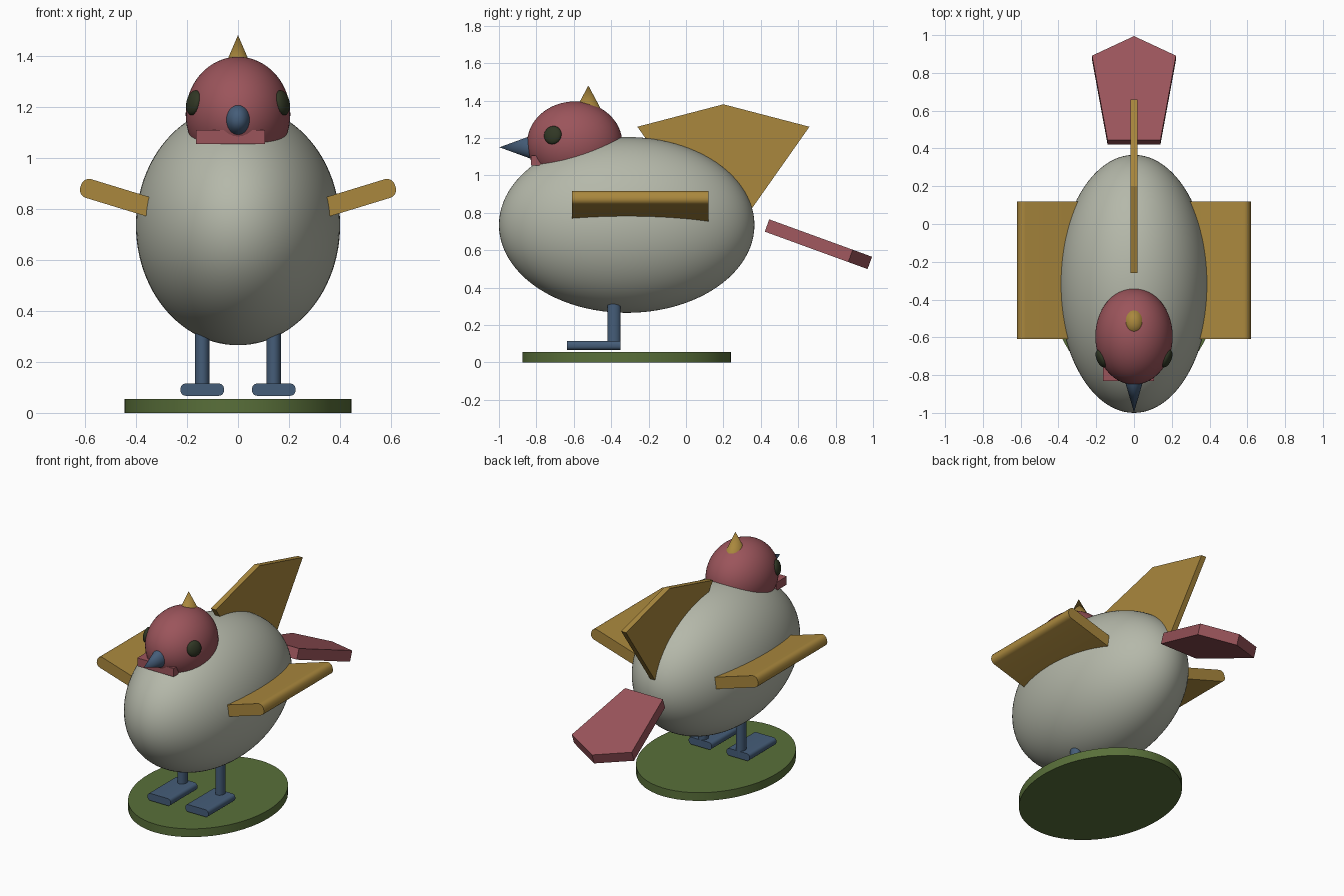
import bpy, bmesh, math
from mathutils import Matrix, Vector

old = bpy.data.objects.get("Cube")
if old:
    bpy.data.objects.remove(old, do_unlink=True)


def material(name, rgb):
    m = bpy.data.materials.new(name)
    m.use_nodes = True
    color = (*rgb, 1)
    m.diffuse_color = color
    m.node_tree.nodes["Principled BSDF"].inputs["Base Color"].default_value = color
    return m


stone = material("stone_grey", (0.46, 0.48, 0.40))
red = material("dusty_red", (0.33, 0.09, 0.105))
gold = material("ochre", (0.40, 0.245, 0.047))
blue = material("slate_blue", (0.06, 0.11, 0.19))
green = material("moss_green", (0.10, 0.16, 0.042))
dark = material("dark_olive", (0.03, 0.038, 0.018))


def finish(name, bm, mat, smooth=True):
    bmesh.ops.recalc_face_normals(bm, faces=bm.faces)
    mesh = bpy.data.meshes.new(name)
    bm.to_mesh(mesh)
    bm.free()
    mesh.materials.append(mat)
    ob = bpy.data.objects.new(name, mesh)
    bpy.context.collection.objects.link(ob)
    if smooth:
        bpy.ops.object.select_all(action="DESELECT")
        ob.select_set(True)
        bpy.context.view_layer.objects.active = ob
        bpy.ops.object.shade_smooth_by_angle(angle=math.radians(35))
    return ob


def placed(center, radii, rot=None):
    return Matrix.Translation(center) @ (rot or Matrix()) @ Matrix.Diagonal((*radii, 1))


def ellipsoid(name, center, radii, mat, segments=64, rot=None):
    bm = bmesh.new()
    bmesh.ops.create_uvsphere(bm, u_segments=segments, v_segments=segments // 2,
                              radius=1, matrix=placed(center, radii, rot))
    return finish(name, bm, mat)


def cone(name, center, radii, mat, tip=0.0, rot=None):
    """Radii are x, y and full height; the centre is mid-height."""
    bm = bmesh.new()
    bmesh.ops.create_cone(bm, cap_ends=True, segments=64, radius1=1, radius2=tip,
                          depth=1, matrix=placed(center, radii, rot))
    return finish(name, bm, mat)


def slab(name, outline, thickness, mat, matrix, smooth=False):
    """Extrude a flat outline along local z, centred on it, then place it."""
    bm = bmesh.new()
    face = bm.faces.new([bm.verts.new((x, y, -thickness / 2)) for x, y in outline])
    grown = bmesh.ops.extrude_face_region(bm, geom=[face])["geom"]
    bmesh.ops.translate(bm, vec=(0, 0, thickness),
                        verts=[v for v in grown if isinstance(v, bmesh.types.BMVert)])
    bm.transform(matrix)
    return finish(name, bm, mat, smooth)


def rounded(x0, x1, y0, y1, r, left=True):
    """Rectangle outline with round corners on the right, and the left if asked."""
    points = []
    corners = [(x1 - r, y0 + r, -90), (x1 - r, y1 - r, 0)]
    if left:
        corners += [(x0 + r, y1 - r, 90), (x0 + r, y0 + r, 180)]
    for cx, cy, start in corners:
        for i in range(6):
            a = math.radians(start + i * 18)
            points.append((cx + r * math.cos(a), cy + r * math.sin(a)))
    return points if left else points + [(x0, y1), (x0, y0)]


# Stand, body and head
cone("stand", (0, -0.317, 0.0275), (0.445, 0.558, 0.055), green, tip=1)
ellipsoid("body", (0, -0.317, 0.735), (0.40, 0.683, 0.47), stone, 96)
ellipsoid("head", (0, -0.595, 1.17), (0.205, 0.255, 0.225), red)

# Throat bar, crest and beak
slab("throat_bar", [(-0.165, -0.83), (0.105, -0.83), (0.105, -0.72), (-0.165, -0.72)],
     0.055, red, Matrix.Translation((0, 0, 1.08)))
cone("crest", (0, -0.522, 1.41), (0.06, 0.075, 0.14), gold)
cone("beak", (0, -0.915, 1.15), (0.048, 0.06, 0.165), blue,
     rot=Matrix.Rotation(math.radians(90), 4, "X"))

# Local x, y, z of an upright cross-section become world x, z, -y
upright = Matrix.Rotation(math.radians(90), 4, "X")

for side, label in ((1, "left"), (-1, "right")):
    mirror = Matrix.Diagonal((side, 1, 1, 1))

    # Eye, facing outward along the head surface
    normal = Vector((side * 0.87, -0.37, 0.2))
    ellipsoid(label + "_eye", (side * 0.173, -0.712, 1.215), (0.05, 0.05, 0.024),
              dark, 24, normal.to_track_quat("Z", "Y").to_matrix().to_4x4())

    # Wing, tilted up towards its rounded outer edge
    wing = (mirror @ Matrix.Translation((0.36, -0.245, 0.81))
            @ upright @ Matrix.Rotation(math.radians(17), 4, "Z"))
    slab(label + "_wing", rounded(-0.11, 0.268, -0.038, 0.038, 0.032, False),
         0.73, gold, wing, True)

    # Leg and foot
    cone(label + "_leg", (side * 0.14, -0.385, 0.24), (0.029, 0.036, 0.32), blue, tip=1)
    slab(label + "_foot", rounded(-0.085, 0.085, -0.024, 0.024, 0.02), 0.285, blue,
         Matrix.Translation((side * 0.14, -0.4925, 0.091)) @ upright, True)

# Back fin, standing in the y-z plane
fin = [(-0.136, 0.8), (0.136, 0.8), (0.46, 1.26), (0, 1.38), (-0.46, 1.26)]
slab("back_fin", fin, 0.036, gold,
     Matrix.Translation((0, 0.2, 0)) @ Matrix.Rotation(math.radians(90), 4, "Z") @ upright)

# Tail, sloping down behind the body
tail = [(-0.14, 0), (0.14, 0), (0.222, 0.475), (0, 0.585), (-0.222, 0.475)]
slab("tail", tail, 0.07, red,
     Matrix.Translation((0, 0.433, 0.732)) @ Matrix.Rotation(math.radians(-20), 4, "X"))
